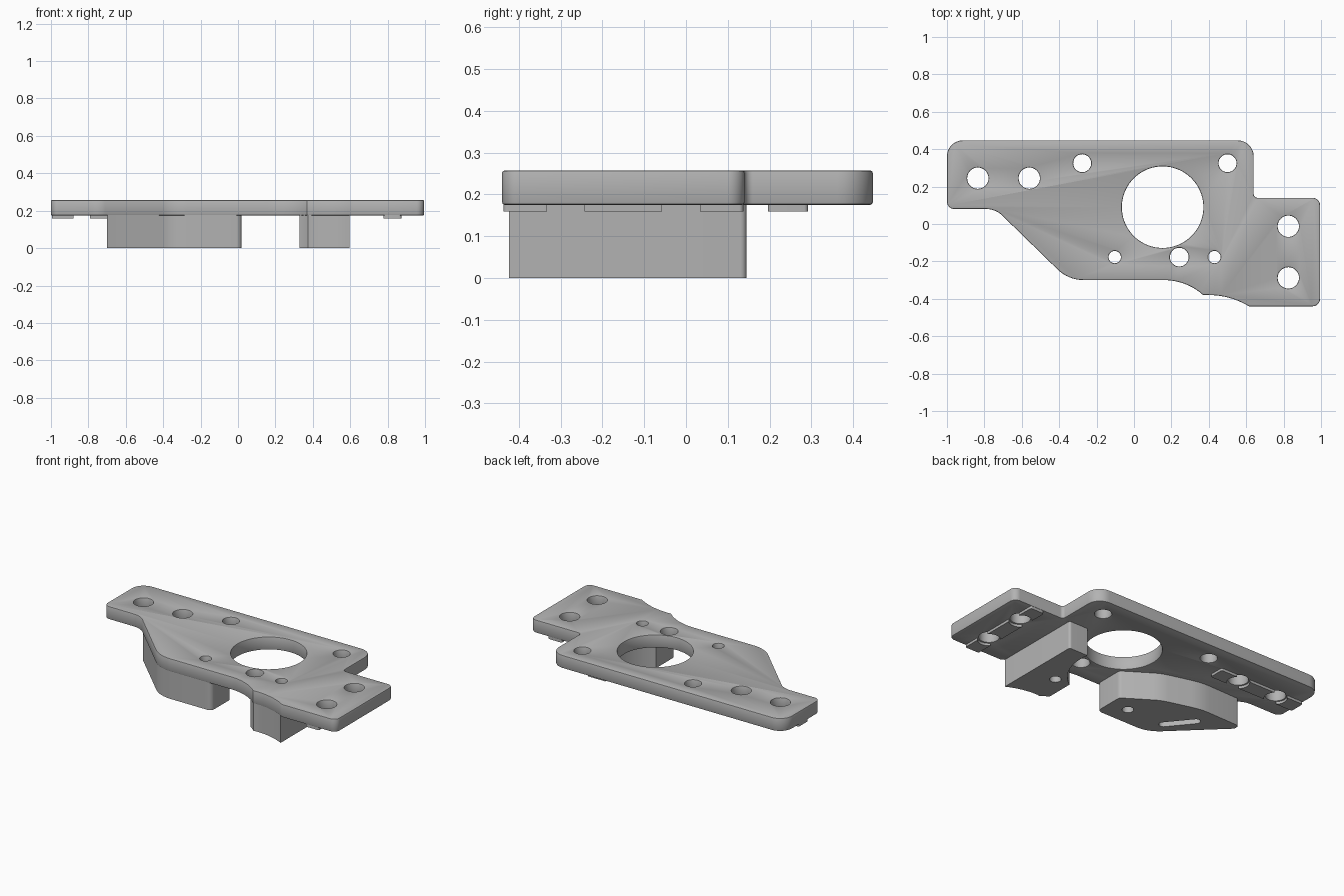
import bpy, bmesh
from math import sin, cos, tan, pi, radians
from mathutils import Vector

if "Cube" in bpy.data.objects:
    bpy.data.objects.remove(bpy.data.objects["Cube"])

grey = bpy.data.materials.new("plain grey")
grey.use_nodes = True
grey.diffuse_color = (0.45, 0.45, 0.45, 1)
grey.node_tree.nodes["Principled BSDF"].inputs["Base Color"].default_value = (0.45, 0.45, 0.45, 1)


def arc(cx, cy, r, start, end, n=10):
    """Points along an arc, angles in degrees."""
    angles = [radians(start + (end - start) * i / n) for i in range(n + 1)]
    return [(cx + r * cos(a), cy + r * sin(a), 0) for a in angles]


def rounded(corners, n=8):
    """Outline from (x, y, radius) corners, filleted where the radius is not zero."""
    out = []
    for i, (x, y, r) in enumerate(corners):
        p = Vector((x, y))
        if r == 0:
            out.append(p)
            continue
        a = (Vector(corners[i - 1][:2]) - p).normalized()
        b = (Vector(corners[(i + 1) % len(corners)][:2]) - p).normalized()
        half = a.angle(b) / 2
        centre = p + (a + b).normalized() * (r / sin(half))
        t = r / tan(half)
        u, v = p + a * t - centre, p + b * t - centre
        sweep = u.angle(v)
        for k in range(n + 1):
            f = k / n
            out.append(centre + (u * sin((1 - f) * sweep) + v * sin(f * sweep)) / sin(sweep))
    return out


def circle(x, y, r, n=32):
    return [Vector((x + r * cos(2 * pi * i / n), y + r * sin(2 * pi * i / n))) for i in range(n)]


def prisms(name, outlines, z0, z1):
    """One object made of upright prisms."""
    bm = bmesh.new()
    for pts in outlines:
        low = [bm.verts.new((p.x, p.y, z0)) for p in pts]
        high = [bm.verts.new((p.x, p.y, z1)) for p in pts]
        bm.faces.new(low[::-1])
        bm.faces.new(high)
        for i in range(len(pts)):
            j = (i + 1) % len(pts)
            bm.faces.new((low[i], low[j], high[j], high[i]))
    bmesh.ops.recalc_face_normals(bm, faces=bm.faces)
    mesh = bpy.data.meshes.new(name)
    bm.to_mesh(mesh)
    bm.free()
    mesh.materials.append(grey)
    obj = bpy.data.objects.new(name, mesh)
    bpy.context.collection.objects.link(obj)
    return obj


def finish(obj, cutters=(), bevel=0):
    """Cut, soften the edges, apply and shade."""
    for c in cutters:
        m = obj.modifiers.new("cut", "BOOLEAN")
        m.operation, m.solver, m.object = "DIFFERENCE", "EXACT", c
    if bevel:
        m = obj.modifiers.new("edge", "BEVEL")
        m.width, m.segments = bevel, 2
        m.limit_method, m.angle_limit = "ANGLE", radians(60)
        m.use_clamp_overlap = False
    bpy.context.view_layer.update()
    graph = bpy.context.evaluated_depsgraph_get()
    mesh = bpy.data.meshes.new_from_object(obj.evaluated_get(graph))
    obj.modifiers.clear()
    obj.data = mesh
    for c in cutters:
        bpy.data.objects.remove(c)
    bpy.ops.object.select_all(action="DESELECT")
    obj.select_set(True)
    bpy.context.view_layer.objects.active = obj
    bpy.ops.object.shade_smooth_by_angle(angle=radians(35))


BOTTOM, TOP, SUNK = 0.175, 0.257, 0.18
tab_holes = [(-0.835, 0.245), (-0.56, 0.245), (0.825, -0.012), (0.825, -0.288)]
pin_holes = [circle(-0.103, -0.177, 0.033), circle(0.43, -0.177, 0.033)]

# Main plate with its round holes
outline = [(-1, 0.447, 0.085), (-1, 0.08, 0.04), (-0.74, 0.08, 0.12), (-0.35, -0.30, 0.2)]
outline += arc(0.16, -0.616, 0.316, 90, 48.4) + arc(0.40, -0.795, 0.415, 90, 58.8)
outline += [(0.995, -0.44, 0.04), (0.995, 0.14, 0.04), (0.64, 0.14, 0.02), (0.64, 0.447, 0.085)]
plate = prisms("mounting_plate", [rounded(outline)], BOTTOM, TOP)
holes = [circle(x, y, 0.057) for x, y in tab_holes] + pin_holes
holes += [circle(-0.277, 0.325, 0.048), circle(0.5, 0.325, 0.048),
          circle(0.242, -0.177, 0.05), circle(0.153, 0.09, 0.218, 72)]
finish(plate, [prisms("plate_cutter", holes, 0.1, 0.4)], 0.006)

# Large foot under the sloping edge, with a pin hole and a blind slot
foot = [(-0.70, 0.085, 0.02), (-0.70, 0.046, 0.02), (-0.348, -0.296, 0.2),
        (0.02, -0.296, 0.03), (0.02, -0.105, 0.03),
        (-0.18, 0.025, 0.3), (-0.42, 0.092, 0.4)]
large_foot = prisms("large_foot", [rounded(foot)], 0, SUNK)
a, b = Vector((-0.347, -0.196)), Vector((-0.498, -0.011))
side = (b - a).normalized().orthogonal() * 0.025
slot = rounded([(p.x, p.y, 0.0245) for p in (a - side, a + side, b + side, b - side)])
finish(large_foot, [prisms("pin_cutter", pin_holes[:1], -0.1, 0.3),
                    prisms("slot_cutter", [slot], -0.1, 0.1)])

# Small foot hollowed around the large hole
foot = [(0.595, 0.145, 0.015)] + arc(0.153, 0.09, 0.316, 10, -55.9)
foot += arc(0.16, -0.616, 0.32, 57.9, 48) + arc(0.40, -0.795, 0.42, 90, 62.3)
small_foot = prisms("small_foot", [rounded(foot)], 0, SUNK)
finish(small_foot, [prisms("pin_cutter", pin_holes[1:], -0.1, 0.3)])

# Thin locating rails under both tabs, interrupted at the holes
for name, x0, x1, y0, y1 in (("left_rail", 0.777, 0.873, -0.437, 0.137),
                             ("right_rail", -0.995, -0.40, 0.196, 0.292)):
    box = [(x0, y0, 0.01), (x1, y0, 0.01), (x1, y1, 0.01), (x0, y1, 0.01)]
    rail = prisms(name, [rounded(box)], 0.159, SUNK)
    gaps = [circle(x, y, 0.066) for x, y in tab_holes]
    finish(rail, [prisms("gap_cutter", gaps, 0.1, 0.3)])
